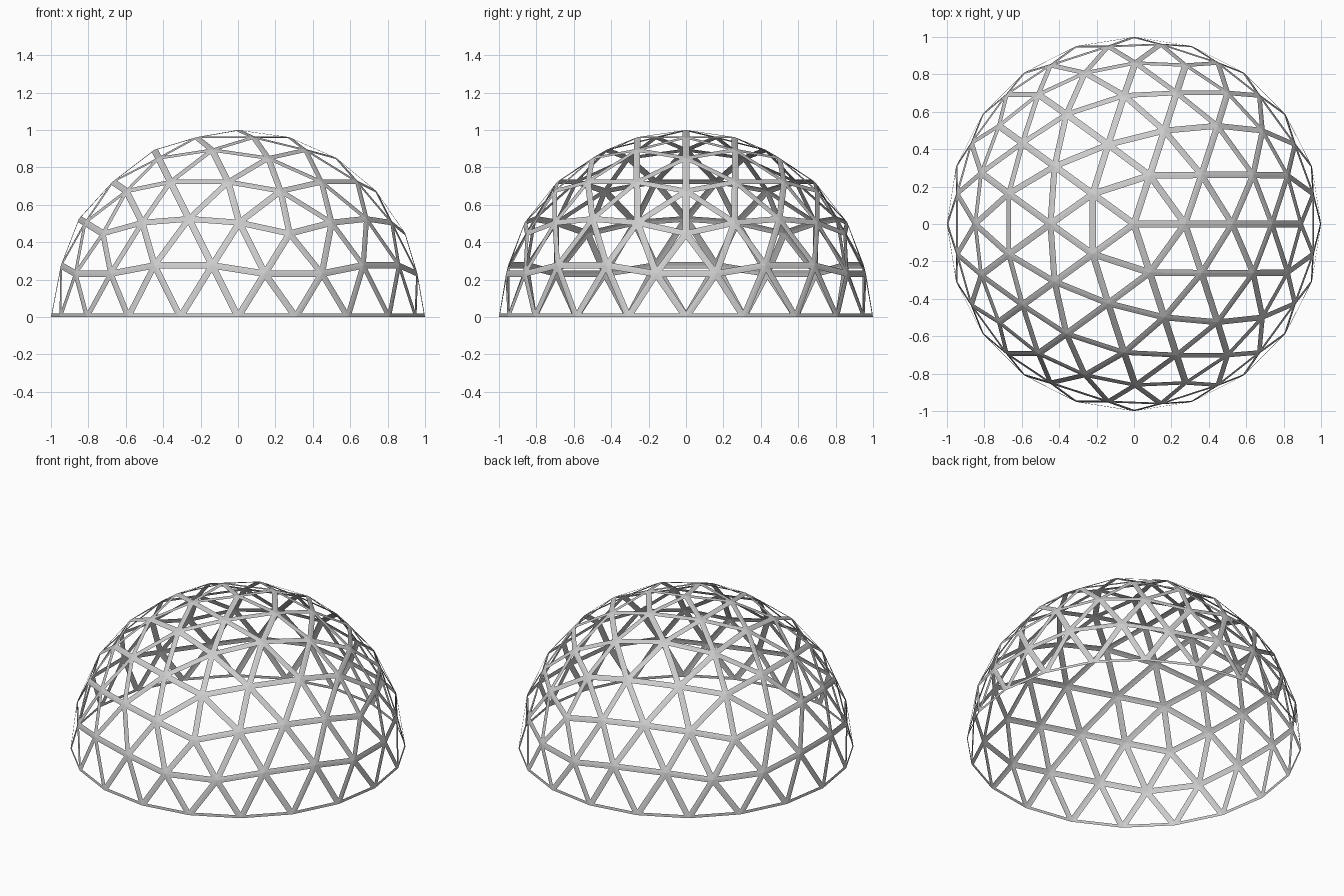
import bpy, bmesh

if "Cube" in bpy.data.objects:
    bpy.data.objects.remove(bpy.data.objects["Cube"])

STRUT_HALF_WIDTH = 0.018

# Geodesic sphere: icosahedron halved twice, pushed onto the unit sphere
bm = bmesh.new()
bmesh.ops.create_icosphere(bm, subdivisions=1, radius=1.0)
for _ in range(2):
    bmesh.ops.subdivide_edges(bm, edges=bm.edges[:], cuts=1, use_grid_fill=True)
    for v in bm.verts:
        v.co.normalize()

# Keep the upper half; the 20-sided equator becomes the base ring
lower = [f for f in bm.faces if f.calc_center_median().z < 0]
bmesh.ops.delete(bm, geom=lower, context='FACES')
for v in bm.verts:
    if abs(v.co.z) < 1e-4:
        v.co.z = 0.0

# Open a triangular window in every panel, leaving flat sheet struts
bm.normal_update()
panels = bm.faces[:]
bmesh.ops.inset_individual(bm, faces=panels, thickness=STRUT_HALF_WIDTH,
                           use_even_offset=True)
bmesh.ops.delete(bm, geom=panels, context='FACES')

mesh = bpy.data.meshes.new("dome_lattice")
bm.to_mesh(mesh)
bm.free()
dome = bpy.data.objects.new("dome_lattice", mesh)
bpy.context.collection.objects.link(dome)
